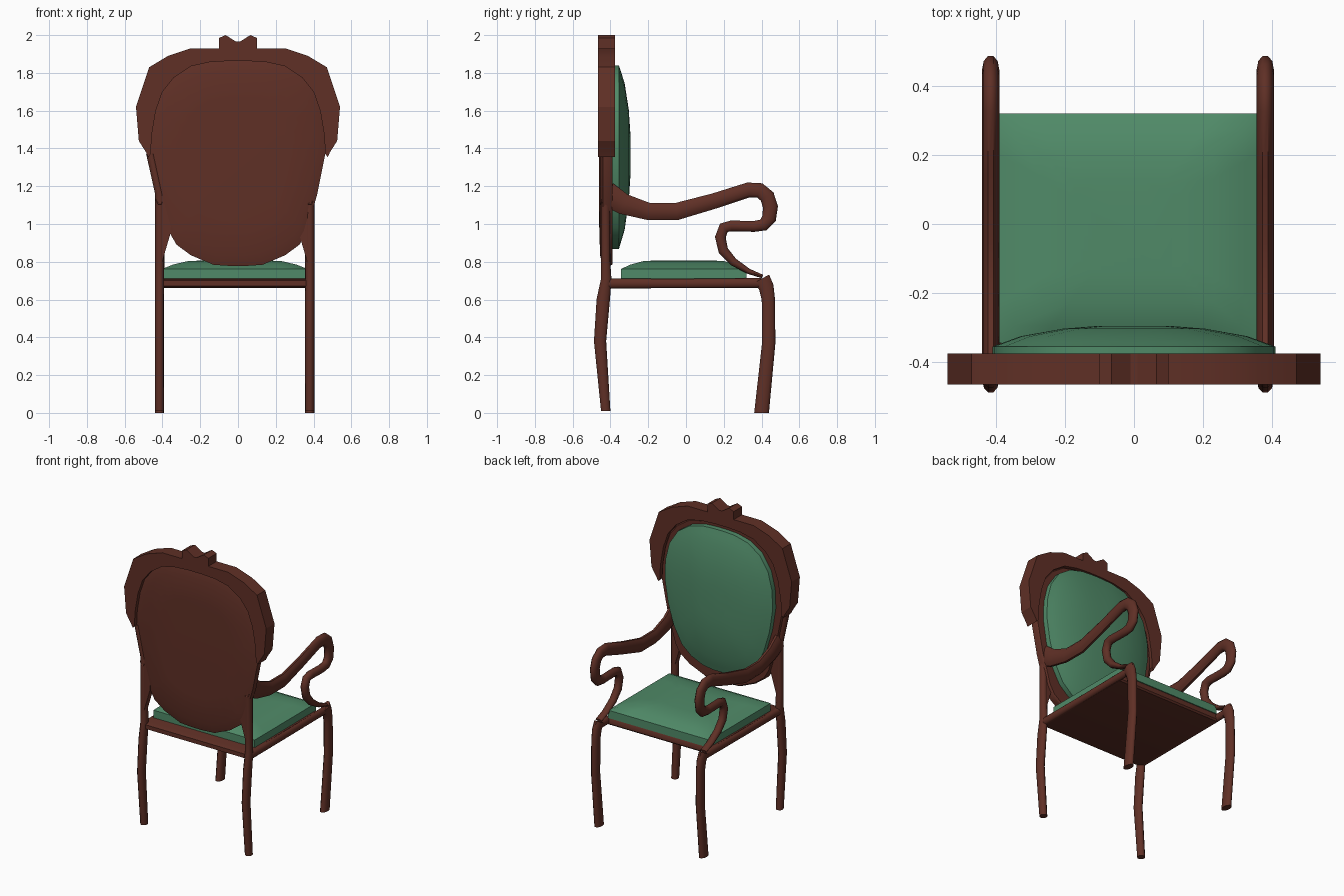
import bpy, bmesh, math
from mathutils import Vector

if "Cube" in bpy.data.objects:
    bpy.data.objects.remove(bpy.data.objects["Cube"])


def material(name, rgb):
    m = bpy.data.materials.new(name)
    m.diffuse_color = (*rgb, 1)
    m.use_nodes = True
    m.node_tree.nodes["Principled BSDF"].inputs["Base Color"].default_value = m.diffuse_color
    return m


WOOD = material("dark red wood", (0.115, 0.029, 0.019))
GREEN = material("green fabric", (0.080, 0.255, 0.138))
CX, HALF = -0.0175, 0.3975      # centre and half spacing of legs and arms


def loft(name, loops, mat, angle=40):
    """Skin a list of equal-length closed loops and cap both ends."""
    bm = bmesh.new()
    rings = [[bm.verts.new(p) for p in loop] for loop in loops]
    n = len(rings[0])
    for a, b in zip(rings, rings[1:]):
        for i in range(n):
            bm.faces.new((a[i], a[(i + 1) % n], b[(i + 1) % n], b[i]))
    bm.faces.new(rings[0])
    bm.faces.new(rings[-1])
    bmesh.ops.recalc_face_normals(bm, faces=bm.faces)
    me = bpy.data.meshes.new(name)
    bm.to_mesh(me)
    bm.free()
    me.materials.append(mat)
    ob = bpy.data.objects.new(name, me)
    bpy.context.collection.objects.link(ob)
    bpy.context.view_layer.objects.active = ob
    ob.select_set(True)
    bpy.ops.object.shade_smooth_by_angle(angle=math.radians(angle))
    ob.select_set(False)
    return ob


def bar(name, path, side, w=0.024, sides=10):
    """Oval bar in the y-z plane; path holds (y, z, half depth, outward shift)."""
    pts = [Vector((p[0], p[1])) for p in path]
    loops = []
    for i, p in enumerate(path):
        t = Vector((0, 0))
        if i > 0:
            t += (pts[i] - pts[i - 1]).normalized()
        if i < len(pts) - 1:
            t += (pts[i + 1] - pts[i]).normalized()
        t.normalize()
        if i in (0, len(pts) - 1) and abs(t.y) > 0.95:
            t = Vector((0, math.copysign(1, t.y)))
        x = CX + side * (HALF + (p[3] if len(p) > 3 else 0))
        ring = []
        for k in range(sides):
            a = 2 * math.pi * (k + 0.5) / sides
            d = p[2] * math.cos(a)
            ring.append((x + w * math.sin(a), pts[i].x - t.y * d, pts[i].y + t.x * d))
        loops.append(ring)
    return loft(name, loops, WOOD, 50)


def mirrored(half):
    return half + [(-x, z) for x, z in reversed(half)]


def layers(outline, steps, cz):
    """Copies of an x-z outline at (y, scale) steps."""
    return [[(x * s, y, cz + (z - cz) * s) for x, z in outline] for y, s in steps]


back_leg = [(-0.425, 0.01, 0.026), (-0.455, 0.38, 0.034), (-0.438, 0.60, 0.037),
            (-0.422, 0.71, 0.029), (-0.425, 0.80, 0.025), (-0.425, 1.16, 0.025),
            (-0.425, 1.37, 0.025, 0.047)]
front_leg = [(0.40, 0.0, 0.041), (0.438, 0.37, 0.037), (0.436, 0.60, 0.037),
             (0.425, 0.665, 0.042), (0.40, 0.71, 0.048)]
arm = [(-0.42, 1.16, 0.068), (-0.33, 1.105, 0.058), (-0.20, 1.067, 0.048),
       (-0.05, 1.066, 0.048), (0.15, 1.122, 0.043), (0.33, 1.18, 0.042),
       (0.39, 1.178, 0.042), (0.43, 1.145, 0.042), (0.447, 1.09, 0.042),
       (0.44, 1.03, 0.04), (0.41, 0.995, 0.034), (0.36, 0.987, 0.03),
       (0.24, 0.99, 0.03), (0.20, 0.98, 0.031), (0.182, 0.93, 0.03),
       (0.197, 0.86, 0.028), (0.25, 0.80, 0.023), (0.33, 0.75, 0.015),
       (0.405, 0.722, 0.010)]
side_rail = [(-0.42, 0.685, 0.027), (0.0, 0.685, 0.026), (0.40, 0.688, 0.027)]

# Legs, arms, side rails and post gussets on both sides
for side, label in ((-1, "left"), (1, "right")):
    bar(label + "_back_leg_and_post", back_leg, side)
    bar(label + "_front_leg", front_leg, side)
    bar(label + "_arm", arm, side, 0.025)
    bar(label + "_side_rail", side_rail, side, 0.02)
    tri = [(0.39, 0.78), (0.34, 0.95), (0.33, 1.16), (0.40, 1.16)]
    loft(label + "_post_gusset",
         [[(CX + side * x, y, z) for x, z in tri] for y in (-0.445, -0.405)], WOOD)

# Seat board with rounded back rail
loft("seat_board", [[(x, y, z) for y, z in
                     ((-0.41, 0.66), (-0.44, 0.672), (-0.44, 0.70), (-0.41, 0.71),
                      (0.31, 0.713), (0.32, 0.70), (0.32, 0.67), (0.31, 0.66))]
                    for x in (CX - HALF, CX + HALF)], WOOD)


# Domed seat cushion
def seat_ring(s, z, n=6):
    hx, hy, cy = 0.385 * s, 0.332 * s, -0.012
    c = [(-1, -1), (1, -1), (1, 1), (-1, 1)]
    ring = []
    for k in range(4):
        (ax, ay), (bx, by) = c[k], c[(k + 1) % 4]
        for i in range(n):
            f = i / n
            ring.append((CX + hx * (ax + (bx - ax) * f), cy + hy * (ay + (by - ay) * f), z))
    return ring


loft("seat_cushion", [seat_ring(*p) for p in
                      ((1, 0.708), (1, 0.762), (0.85, 0.785), (0.65, 0.803), (0.4, 0.808))],
     GREEN)

# Wooden back panel, slightly domed at the rear
arch = [(0.462, 1.37), (0.457, 1.47), (0.435, 1.60), (0.40, 1.70), (0.34, 1.775),
        (0.25, 1.835), (0.15, 1.857), (0.05, 1.863)]
panel = mirrored([(0.04, 0.778), (0.13, 0.784), (0.25, 0.835), (0.325, 0.89), (0.36, 0.95),
                  (0.42, 1.16)] + arch)
loft("back_panel", layers(panel, ((-0.39, 0.985), (-0.40, 1), (-0.44, 1),
                                  (-0.455, 0.9), (-0.46, 0.6)), 1.35), WOOD)

# Carved crest frame around the top of the panel
crest = mirrored([(0.475, 1.355), (0.487, 1.38), (0.525, 1.44), (0.54, 1.62), (0.47, 1.83),
                  (0.37, 1.89), (0.25, 1.93), (0.10, 1.93), (0.10, 1.985), (0.065, 2.0),
                  (0.01, 1.965)])
inner = [(-x, z) for x, z in arch] + list(reversed(arch))
loft("crest_frame", layers(crest + inner, ((-0.465, 1), (-0.375, 1)), 0), WOOD, 20)

# Padded back cushion
pad = mirrored([(0.04, 0.868), (0.12, 0.88), (0.21, 0.92), (0.28, 0.98), (0.34, 1.09),
                (0.385, 1.24), (0.41, 1.40), (0.405, 1.53), (0.375, 1.65), (0.31, 1.75),
                (0.22, 1.81), (0.12, 1.835), (0.04, 1.84)])
loft("back_cushion", layers(pad, ((-0.40, 1), (-0.355, 1), (-0.343, 0.92), (-0.325, 0.8),
                                  (-0.303, 0.5), (-0.295, 0.25)), 1.37), GREEN)
